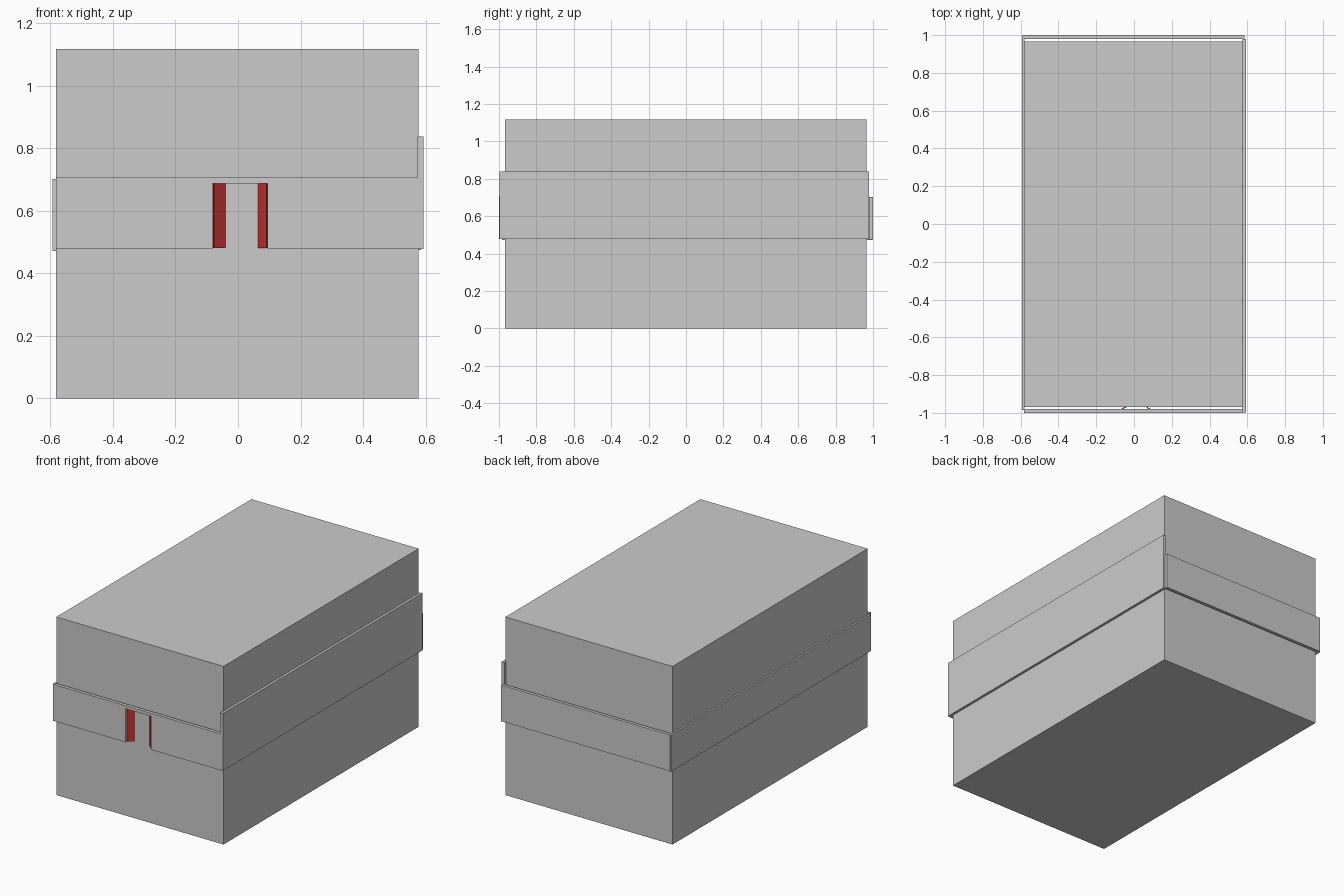
import bpy, math
from mathutils import Matrix, Vector

if "Cube" in bpy.data.objects:
    bpy.data.objects.remove(bpy.data.objects["Cube"])


def box(name, x, y, z):
    """Axis-aligned box from (min, max) ranges."""
    bpy.ops.mesh.primitive_cube_add(size=1)
    ob = bpy.context.object
    ob.name = name
    centre = Vector([(a + b) / 2 for a, b in (x, y, z)])
    size = [b - a for a, b in (x, y, z)]
    ob.data.transform(Matrix.Translation(centre) @ Matrix.Diagonal((*size, 1)))
    return ob


# Main solid block
box("main_block", (-0.583, 0.578), (-0.969, 0.966), (0, 1.118))

# Side and back walls of the surrounding band
box("right_wall", (0.575, 0.594), (-0.998, 0.979), (0.478, 0.838))
box("left_wall", (-0.594, -0.58), (-0.985, 0.998), (0.472, 0.702))
box("back_wall", (-0.59, 0.585), (0.98, 1.0), (0.475, 0.702))

# Front wall: one profile with the doorway notch, extruded backwards
profile = [(-0.583, 0.478), (-0.081, 0.478), (-0.081, 0.688), (0.095, 0.688),
           (0.095, 0.478), (0.575, 0.478), (0.575, 0.707), (-0.583, 0.707)]
n = len(profile)
verts = [(x, y, z) for y in (-1.0, -0.979) for x, z in profile]
faces = [list(range(n)), list(range(2 * n - 1, n - 1, -1))]
faces += [[(i + 1) % n, i, i + n, (i + 1) % n + n] for i in range(n)]
mesh = bpy.data.meshes.new("front_wall")
mesh.from_pydata(verts, [], faces)
bpy.context.collection.objects.link(bpy.data.objects.new("front_wall", mesh))

# Double doors swung inwards
red = bpy.data.materials.new("door_red")
red.diffuse_color = (0.5, 0.03, 0.03, 1)
red.use_nodes = True
red.node_tree.nodes["Principled BSDF"].inputs["Base Color"].default_value = red.diffuse_color
for name, hinge_x, angle in (("left_door", -0.079, 30), ("right_door", 0.093, 141)):
    door = box(name, (0, 0.087), (-0.003, 0.003), (0.481, 0.688))
    door.data.transform(Matrix.Translation((hinge_x, -0.989, 0))
                        @ Matrix.Rotation(math.radians(angle), 4, "Z"))
    door.data.materials.append(red)
